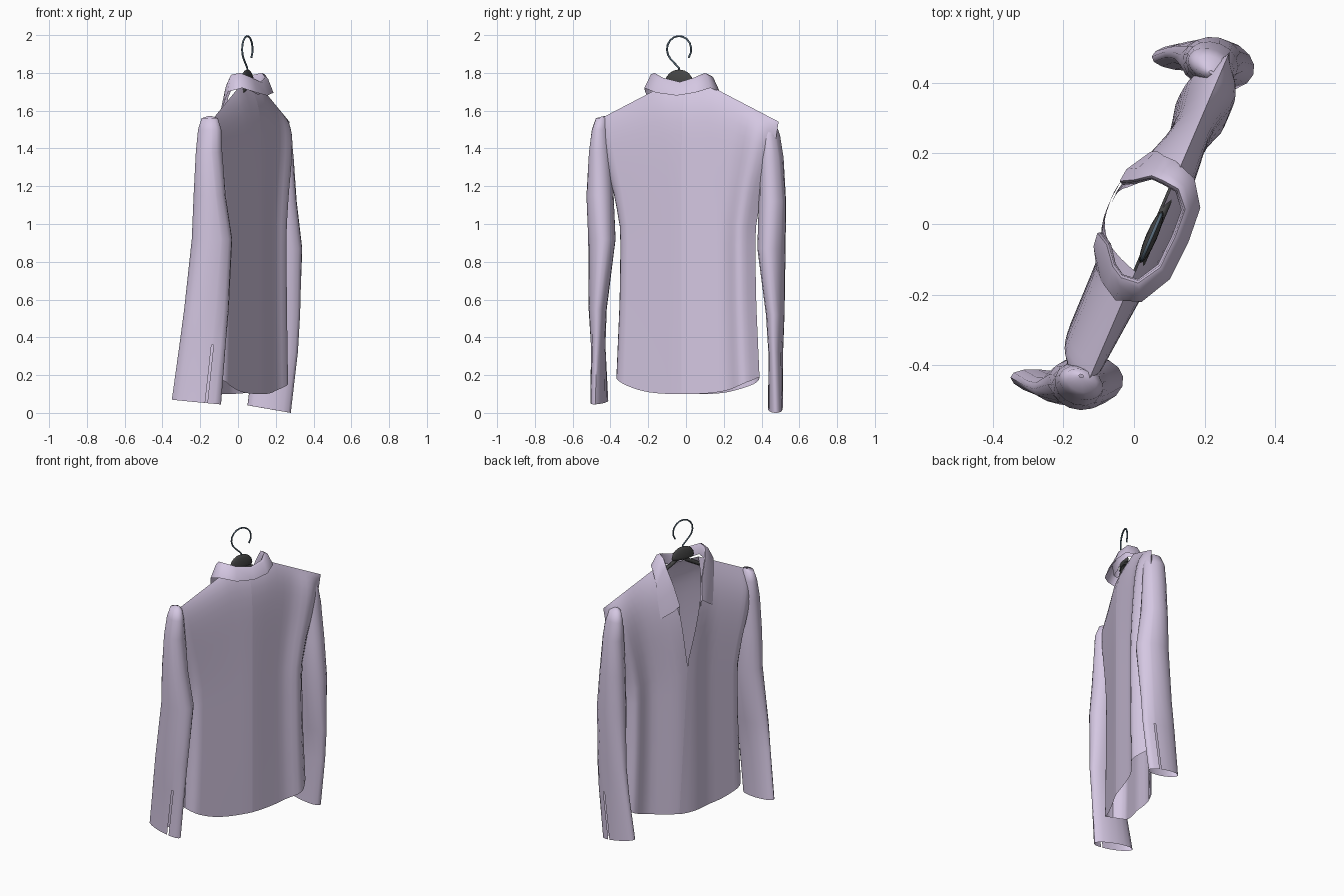
import bpy, bmesh, math
from mathutils import Vector

if "Cube" in bpy.data.objects:
    bpy.data.objects.remove(bpy.data.objects["Cube"])

U, V = Vector((0.394, 0.919, 0)), Vector((-0.919, 0.394, 0))   # across / forward
C = Vector((0.04, 0, 0))


def W(u, v, z):
    return C + U * u + V * v + Vector((0, 0, z))


def lerp(a, b, t):
    return a + (b - a) * t


def interp(x, pts):
    for (a, fa), (b, fb) in zip(pts, pts[1:]):
        if x <= b:
            return lerp(fa, fb, max(0, (x - a) / (b - a)))
    return pts[-1][1]


def smooth(x, pts):
    """Interpolation with softened corners."""
    w = min(0.06, 1 - abs(x))
    return sum(interp(x + k * w / 2, pts) for k in range(-2, 3)) / 5


def material(name, col):
    m = bpy.data.materials.new(name)
    m.diffuse_color = (*col, 1)
    m.use_nodes = True
    m.node_tree.nodes["Principled BSDF"].inputs["Base Color"].default_value = m.diffuse_color
    return m


cloth = material("lilac_cloth", (0.66, 0.57, 0.76))
dark = material("dark_plastic", (0.06, 0.06, 0.06))
steel = material("blue_steel", (0.10, 0.15, 0.20))


def sheet(name, rows, outward=None, closed=False, skip=lambda i, j: False):
    """Surface through a grid of points; outward is the wanted mean normal."""
    bm = bmesh.new()
    g = [[bm.verts.new(p) for p in r] for r in rows]
    n = len(rows[0])
    for i in range(len(g) - 1):
        for j in range(n if closed else n - 1):
            if not skip(i, j):
                k = (j + 1) % n
                bm.faces.new((g[i][j], g[i][k], g[i + 1][k], g[i + 1][j]))
    bm.normal_update()
    if outward is None:
        bmesh.ops.recalc_face_normals(bm, faces=bm.faces)
    elif sum(f.normal.dot(outward) * f.calc_area() for f in bm.faces) < 0:
        bmesh.ops.reverse_faces(bm, faces=bm.faces)
    me = bpy.data.meshes.new(name)
    bm.to_mesh(me)
    bm.free()
    ob = bpy.data.objects.new(name, me)
    bpy.context.collection.objects.link(ob)
    me.materials.append(cloth)
    bpy.context.view_layer.objects.active = ob
    ob.select_set(True)
    bpy.ops.object.shade_smooth_by_angle(angle=math.radians(60))
    ob.select_set(False)
    return ob


# Body panels: t runs from hem to shoulder ridge, s from centre to side seam
HALF = [(0, .42), (.3, .40), (.55, .395), (.68, .43), (.78, .47), (.9, .51), (1, .53)]
# depth of front and back across the width (-1 to 1)
FRONT = [(-1, .02), (-.95, .09), (-.35, .09), (-.12, .12), (.14, .118), (.6, .042), (.9, .068), (1, -.02)]
BACK = [(-1, .02), (-.95, -.04), (0, -.088), (.6, -.062), (.85, -.10), (1, -.02)]


def panel(name, side, depth, power, inner, out, offset=0):
    rows = []
    for i in range(19):
        t = 1 - (1 - i / 18) ** 1.7          # rows crowd towards the shoulder
        row = []
        for k in range(17):
            s = math.sin(math.pi / 2 * k / 16)
            half = interp(t, HALF)
            u = lerp(interp(t, inner), side * half, s)
            hem = 0.1 + 0.09 * abs(u / 0.42) ** 3
            top = 1.70 - 0.48 * (abs(u) - 0.2) if abs(u) > 0.15 else 1.724
            d = smooth(max(-1, min(1, u / half)), depth) + offset * (1 - s)
            row.append(W(u + .012, lerp(d, -0.02, t ** power), lerp(hem, top, t)))
        rows.append(row)
    return sheet(name, rows, out)


for side, tag in ((1, "left"), (-1, "right")):
    panel("back_panel_" + tag, side, BACK, 20, [(0, 0), (1, 0)], -V)
panel("front_panel_left", 1, FRONT, 11, [(0, 0), (.6, 0), (.62, .015), (.87, .065), (1, .15)], V)
panel("front_panel_right", -1, FRONT, 11, [(0, .07), (.62, .015), (.87, -.10), (1, -.15)], V, .006)


# Sleeves: each ring is z, front end x y, back end x y; thickness is shared
THICK = [.045, .06, .072, .073, .048, .038, .04]


def sleeve(name, side, rings, tilt):
    slit = 1.1   # two close angles border the cuff slit
    angs = [slit - .05, slit + .05] + [slit + .05 + (math.tau - .1) * k / 16 for k in range(1, 16)]
    rows = []
    for i, ((z, px, py, qx, qy), h) in enumerate(zip(rings, THICK)):
        drop = tilt if i == len(rings) - 1 else 0
        P, Q = Vector((px, py, z)), Vector((qx, qy, z - drop))
        a = (Q - P) / 2
        n = Vector((-a.y, a.x, 0)).normalized() * h * side
        rows.append([(P + Q) / 2 + a * math.cos(w) + n * math.sin(w) for w in angs])
    # rounded cap at the shoulder
    mid = sum(rows[0], Vector()) / len(angs)
    cap = [[lerp(mid, p, f) + Vector((0, -.012 * side * (1 - f) * 2, dz)) for p in rows[0]]
           for f, dz in ((.1, .072), (.7, .06))]
    sheet(name, cap + rows, closed=True, skip=lambda i, j: j == 0 and i >= 7)


sleeve("sleeve_right", -1, [
    (1.50, -.21, -.425, -.09, -.475), (1.38, -.222, -.43, -.085, -.475), (1.15, -.235, -.45, -.065, -.46),
    (0.92, -.245, -.45, -.03, -.44), (0.55, -.285, -.465, -.048, -.47),
    (0.36, -.31, -.455, -.065, -.475), (0.07, -.35, -.432, -.09, -.485)], .025)
sleeve("sleeve_left", 1, [
    (1.47, .155, .475, .28, .425), (1.35, .15, .48, .292, .43), (1.12, .14, .475, .31, .44),
    (0.87, .13, .475, .34, .43), (0.52, .11, .485, .33, .46),
    (0.32, .085, .485, .318, .465), (0.04, .05, .472, .28, .475)], .04)

# Folded collar: fold edge (u, v, z), outer edge (u, v, z), sideways shift
COLLAR = [
    ((0, -.085, 1.752), (0, -.125, 1.68), 0),
    ((.09, -.08, 1.775), (.11, -.118, 1.695), -.01),
    ((.145, -.04, 1.80), (.19, -.07, 1.72), -.02),
    ((.15, .01, 1.79), (.215, 0, 1.70), -.02),
    ((.14, .045, 1.74), (.205, .035, 1.63), -.01),
    ((.10, .085, 1.62), (.20, .06, 1.53), 0),
    ((.08, .122, 1.50), (.19, .075, 1.42), 0),
]
rows = []
for side in (-1, 1):
    for (u, v, z), (a, b, c), d in (COLLAR[::-1] if side < 0 else COLLAR[1:]):
        fold, edge = W(side * u + d, v, z), W(side * a + d, b, c)
        mid = lerp(fold, edge, .35) + (V * .012 if v > .08 else Vector((0, 0, .02)))
        rows.append([W(side * u * .93 + d, v * .88, z - .07), W(side * u * .95 + d, v * .95, z - .012),
                     fold, mid, edge])
sheet("collar", rows)


# Hanger: hook wire, arms and the dome under the hook
def wire(name, pts, r, mat):
    cu = bpy.data.curves.new(name, 'CURVE')
    cu.dimensions = '3D'
    cu.bevel_depth, cu.bevel_resolution, cu.use_fill_caps = r, 2, True
    sp = cu.splines.new('POLY')
    sp.points.add(len(pts) - 1)
    for p, q in zip(sp.points, pts):
        p.co = (*q, 1)
    cu.materials.append(mat)
    ob = bpy.data.objects.new(name, cu)
    bpy.context.collection.objects.link(ob)
    return ob


hook = [(-.03, 1.78), (-.03, 1.825), (-.055, 1.85), (-.08, 1.875)]
hook += [(-.03 + .07 * math.cos(a), 1.925 + .07 * math.sin(a))
         for a in (math.radians(205 - 22 * k) for k in range(11))]
hook.append((.025, 1.88))
wire("hanger_hook", [W(u, -.023, z) for u, z in hook], 0.005, steel)
wire("hanger_arms", [W(-.01 + .05 * k, -.025, 1.75 - .028 * abs(k)) for k in range(-8, 9)], 0.012, dark)

bm = bmesh.new()
bmesh.ops.create_uvsphere(bm, u_segments=16, v_segments=8, radius=1)
for v in bm.verts:
    v.co = W(-.03 + v.co.x * .08, -.023 + v.co.y * .016, 1.75 + max(v.co.z, -.2) * .068)
me = bpy.data.meshes.new("hanger_dome")
bm.to_mesh(me)
bm.free()
me.materials.append(dark)
for p in me.polygons:
    p.use_smooth = True
bpy.context.collection.objects.link(bpy.data.objects.new("hanger_dome", me))
